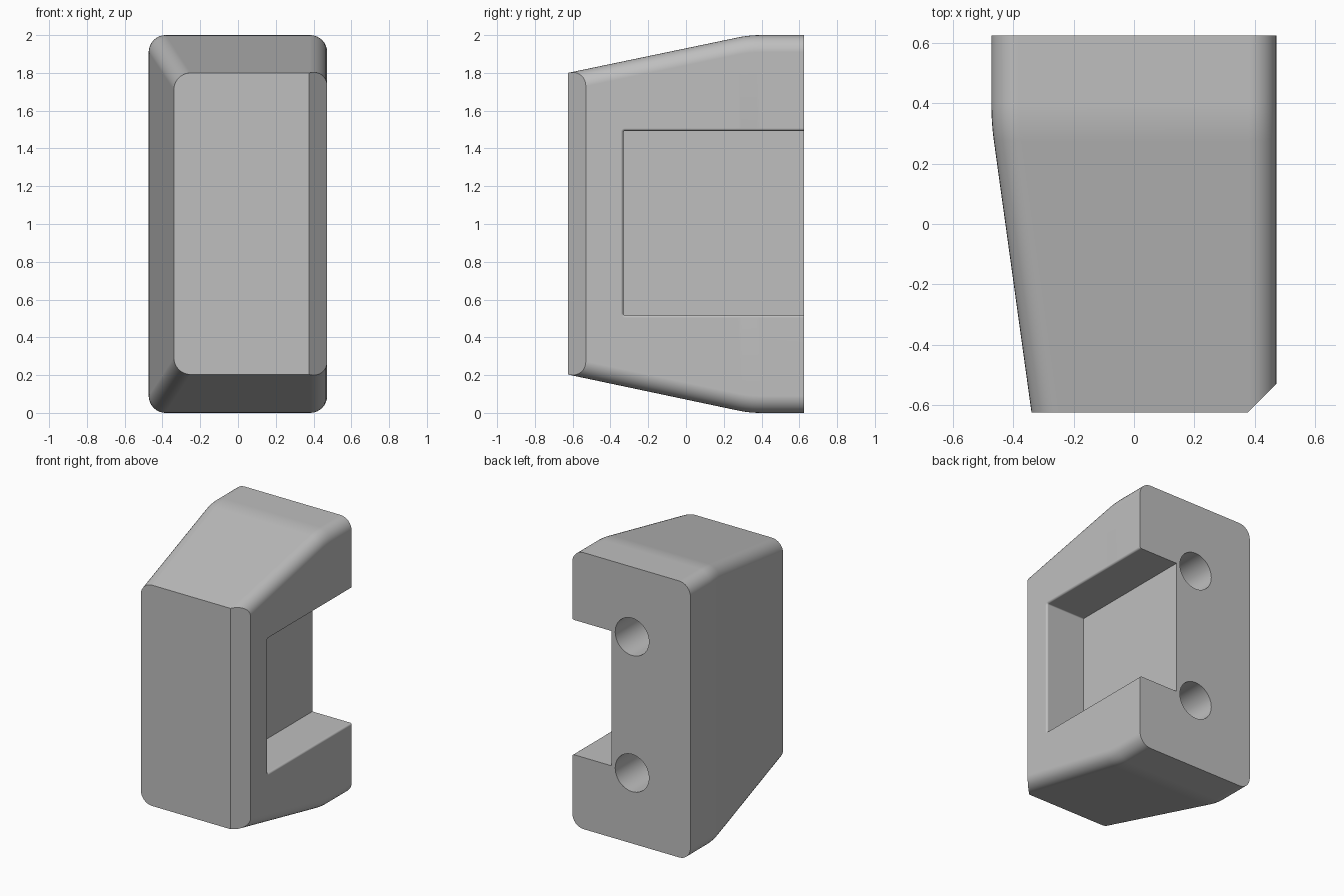
import bpy, bmesh, math
from mathutils import Vector

cube = bpy.data.objects.get("Cube")
if cube:
    bpy.data.objects.remove(cube)

grey = bpy.data.materials.new("plain grey")
grey.use_nodes = True
grey.diffuse_color = (0.52, 0.52, 0.52, 1)
grey.node_tree.nodes["Principled BSDF"].inputs["Base Color"].default_value = (0.52, 0.52, 0.52, 1)


def rounded(a0, a1, b0, b1, r, steps=8):
    """Outline of a rounded rectangle."""
    pts = []
    corners = [(a1 - r, b1 - r), (a0 + r, b1 - r), (a0 + r, b0 + r), (a1 - r, b0 + r)]
    for k, (a, b) in enumerate(corners):
        for i in range(steps + 1):
            t = math.pi / 2 * (k + i / steps)
            pts.append((a + r * math.cos(t), b + r * math.sin(t)))
    return pts


def loft(bm, rings):
    """Skin matching rings and cap both ends."""
    loops = [[bm.verts.new(p) for p in ring] for ring in rings]
    for lower, upper in zip(loops, loops[1:]):
        for i in range(len(lower)):
            j = (i + 1) % len(lower)
            bm.faces.new((lower[i], lower[j], upper[j], upper[i]))
    bm.faces.new(loops[0])
    bm.faces.new(loops[-1])


def finish(bm, name):
    bmesh.ops.recalc_face_normals(bm, faces=bm.faces)
    mesh = bpy.data.meshes.new(name)
    bm.to_mesh(mesh)
    bm.free()
    mesh.materials.append(grey)
    obj = bpy.data.objects.new(name, mesh)
    bpy.context.collection.objects.link(obj)
    return obj


# Tapered body: full size at the back, narrowing forward after a soft bend
BACK, FRONT, BEND, SOFT = 0.625, -0.625, 0.335, 0.06


def taper(y):
    d = BEND - y
    if d <= -SOFT:
        run = 0
    elif d >= SOFT:
        run = d
    else:
        run = (d + SOFT) ** 2 / (4 * SOFT)
    return run / (BEND - FRONT)


stations = [FRONT] + [BEND + SOFT * (k / 3 - 1) for k in range(7)] + [BACK]
rings = []
for y in stations:
    t = taper(y)
    outline = rounded(-0.473 + 0.133 * t, 0.472, 0.203 * t, 2 - 0.2 * t, 0.09)
    rings.append([(x, y, z) for x, z in outline])
bm = bmesh.new()
loft(bm, rings)

# Chamfer on the front left corner
cut = bmesh.ops.bisect_plane(
    bm, geom=bm.verts[:] + bm.edges[:] + bm.faces[:], dist=1e-5,
    plane_co=(0.472, -0.53, 1), plane_no=Vector((1, -1, 0)).normalized(), clear_outer=True)
bmesh.ops.holes_fill(bm, edges=[e for e in bm.edges if e.is_boundary], sides=0)
body = finish(bm, "body")

# Side pocket cutter, open at the back, with a softly rounded mouth
SIDE, FLOOR, LIP = 0.472, 0.158, 0.014
profile = [(FLOOR, 0)]
for k in range(5):
    a = math.pi / 2 * k / 4
    profile.append((SIDE - LIP + LIP * math.sin(a), LIP * (1 - math.cos(a))))
profile.append((SIDE + 0.1, LIP))
bm = bmesh.new()
loft(bm, [[(x, y, z) for y, z in rounded(-0.332 - o, 0.8, 0.518 - o, 1.493 + o, 0.008 + o, 4)]
          for x, o in profile])
cutters = [finish(bm, "pocket_cutter")]

# Two blind holes in the back
for name, z in (("lower_hole_cutter", 0.51), ("upper_hole_cutter", 1.495)):
    bm = bmesh.new()
    circle = [(-0.006 + 0.135 * math.cos(a), z + 0.135 * math.sin(a))
              for a in (math.tau * k / 48 for k in range(48))]
    loft(bm, [[(x, y, h) for x, h in circle] for y in (0.0, 0.8)])
    cutters.append(finish(bm, name))

bpy.ops.object.select_all(action="DESELECT")
body.select_set(True)
bpy.context.view_layer.objects.active = body
for cutter in cutters:
    cutter.hide_render = True
    mod = body.modifiers.new("cut", "BOOLEAN")
    mod.operation = "DIFFERENCE"
    mod.solver = "EXACT"
    mod.object = cutter
    bpy.ops.object.modifier_apply(modifier=mod.name)
for cutter in cutters:
    bpy.data.objects.remove(cutter)

# Smooth fillets, crisp edges, flat large faces
bpy.ops.object.shade_smooth_by_angle(angle=math.radians(30))
weighted = body.modifiers.new("flat faces", "WEIGHTED_NORMAL")
weighted.keep_sharp = True
